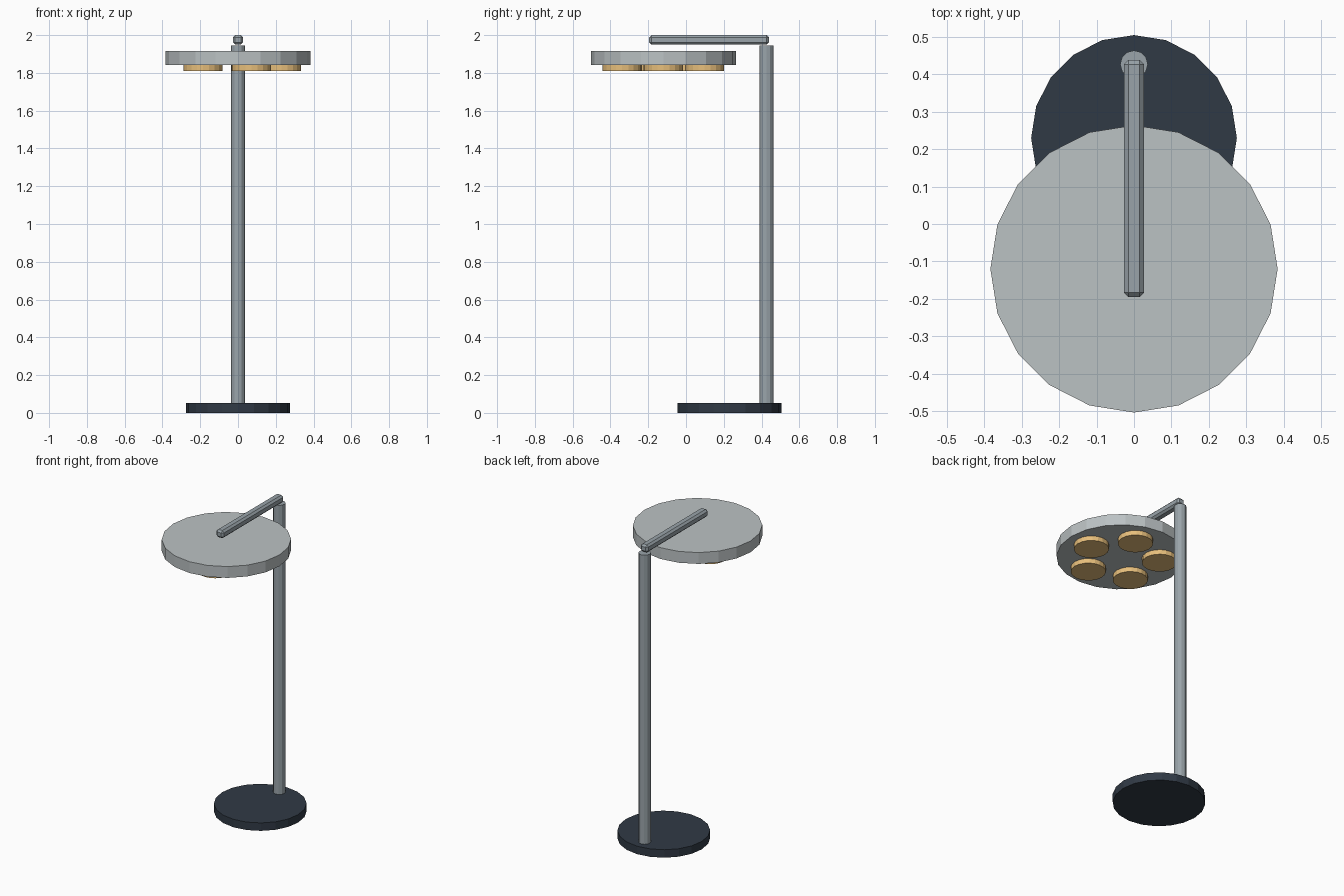
import bpy, math

if "Cube" in bpy.data.objects:
    bpy.data.objects.remove(bpy.data.objects["Cube"])


def material(name, rgb):
    m = bpy.data.materials.new(name)
    m.diffuse_color = (*rgb, 1)
    m.use_nodes = True
    m.node_tree.nodes["Principled BSDF"].inputs["Base Color"].default_value = m.diffuse_color
    return m


STEEL = material("steel", (0.32, 0.37, 0.40))
SHADE = material("pale_metal", (0.50, 0.54, 0.55))
DARK = material("dark_base", (0.03, 0.042, 0.06))
GLOW = material("warm_lamp", (0.80, 0.52, 0.20))


def disc(name, x, y, z0, z1, radius, sides, mat):
    # first corner is turned onto the +x axis
    bpy.ops.mesh.primitive_cylinder_add(vertices=sides, radius=radius, depth=z1 - z0,
                                        location=(x, y, (z0 + z1) / 2))
    ob = bpy.context.object
    ob.name = name
    ob.data.materials.append(mat)
    return ob


# Floor plate and upright
disc("base_plate", 0, 0.23, 0.0, 0.052, 0.275, 20, DARK)
disc("post", 0, 0.427, 0.04, 1.945, 0.037, 12, STEEL)

# Overhead arm with chamfered edges
bpy.ops.mesh.primitive_cube_add(size=1, location=(0, 0.122, 1.975))
arm = bpy.context.object
arm.name = "arm"
arm.scale = (0.054, 0.634, 0.05)
bpy.ops.object.transform_apply(location=False, rotation=False, scale=True)
arm.data.materials.append(STEEL)
bevel = arm.modifiers.new("chamfer", "BEVEL")
bevel.width = 0.012
bevel.segments = 1

# Round lamp head
HEAD_Y = -0.12
disc("lamp_head", 0, HEAD_Y, 1.841, 1.915, 0.384, 20, SHADE)

# Ring of five lamps underneath
for i in range(5):
    a = math.tau * i / 5
    disc(f"lamp_{i + 1}", 0.229 * math.cos(a), HEAD_Y + 0.229 * math.sin(a),
         1.81, 1.845, 0.104, 20, GLOW)
